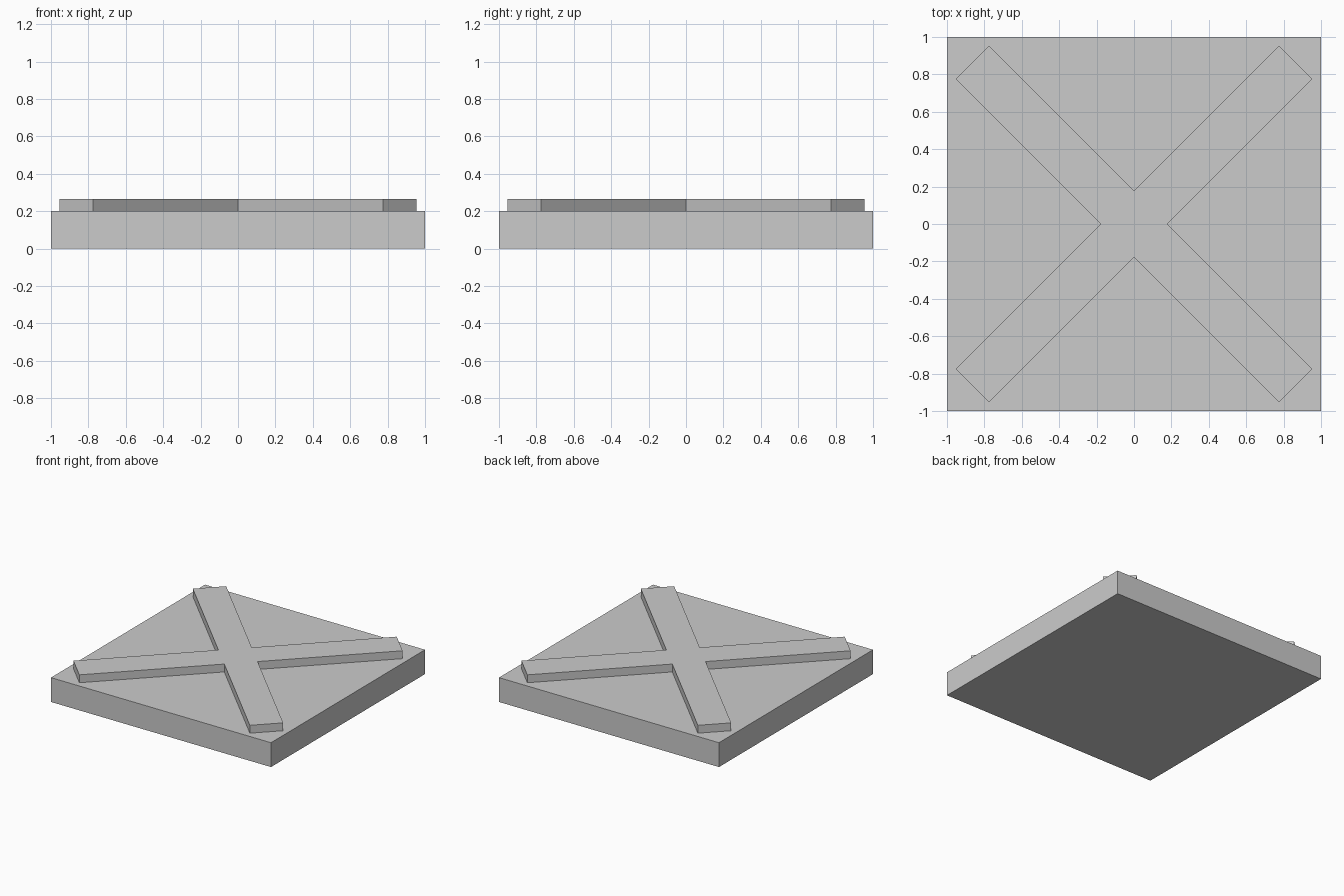
import bpy
import bmesh
from mathutils import Matrix, Vector

cube = bpy.data.objects.get("Cube")
if cube:
    bpy.data.objects.remove(cube, do_unlink=True)

BASE_HEIGHT = 0.2
CROSS_HEIGHT = 0.065
HALF_WIDTH = 0.126   # half the width of a cross bar
HALF_LENGTH = 1.222  # centre to bar end

grey = bpy.data.materials.new("plain_grey")
grey.use_nodes = True
grey.diffuse_color = (0.6, 0.6, 0.6, 1)
grey.node_tree.nodes["Principled BSDF"].inputs["Base Color"].default_value = (0.6, 0.6, 0.6, 1)


def extruded_part(name, outline, bottom, height):
    """Prism raised from a flat outline."""
    bm = bmesh.new()
    face = bm.faces.new([bm.verts.new((p.x, p.y, bottom)) for p in outline])
    raised = bmesh.ops.extrude_face_region(bm, geom=[face], use_keep_orig=True)
    top = [v for v in raised["geom"] if isinstance(v, bmesh.types.BMVert)]
    bmesh.ops.translate(bm, verts=top, vec=(0, 0, height))
    bmesh.ops.recalc_face_normals(bm, faces=bm.faces)
    mesh = bpy.data.meshes.new(name)
    bm.to_mesh(mesh)
    bm.free()
    mesh.materials.append(grey)
    obj = bpy.data.objects.new(name, mesh)
    bpy.context.collection.objects.link(obj)
    return obj


def four_fold(points, start_angle):
    """Repeat outline points every quarter turn."""
    result = []
    for quarter in range(4):
        turn = Matrix.Rotation(start_angle + quarter * 1.5707963, 2)
        result += [turn @ Vector(p) for p in points]
    return result


# Square slab
extruded_part("base_slab", four_fold([(1, 1)], 0), 0, BASE_HEIGHT)

# Raised diagonal cross, one arm repeated four times
arm = [(HALF_LENGTH, -HALF_WIDTH), (HALF_LENGTH, HALF_WIDTH), (HALF_WIDTH, HALF_WIDTH)]
extruded_part("raised_cross", four_fold(arm, 0.7853982), BASE_HEIGHT, CROSS_HEIGHT)
